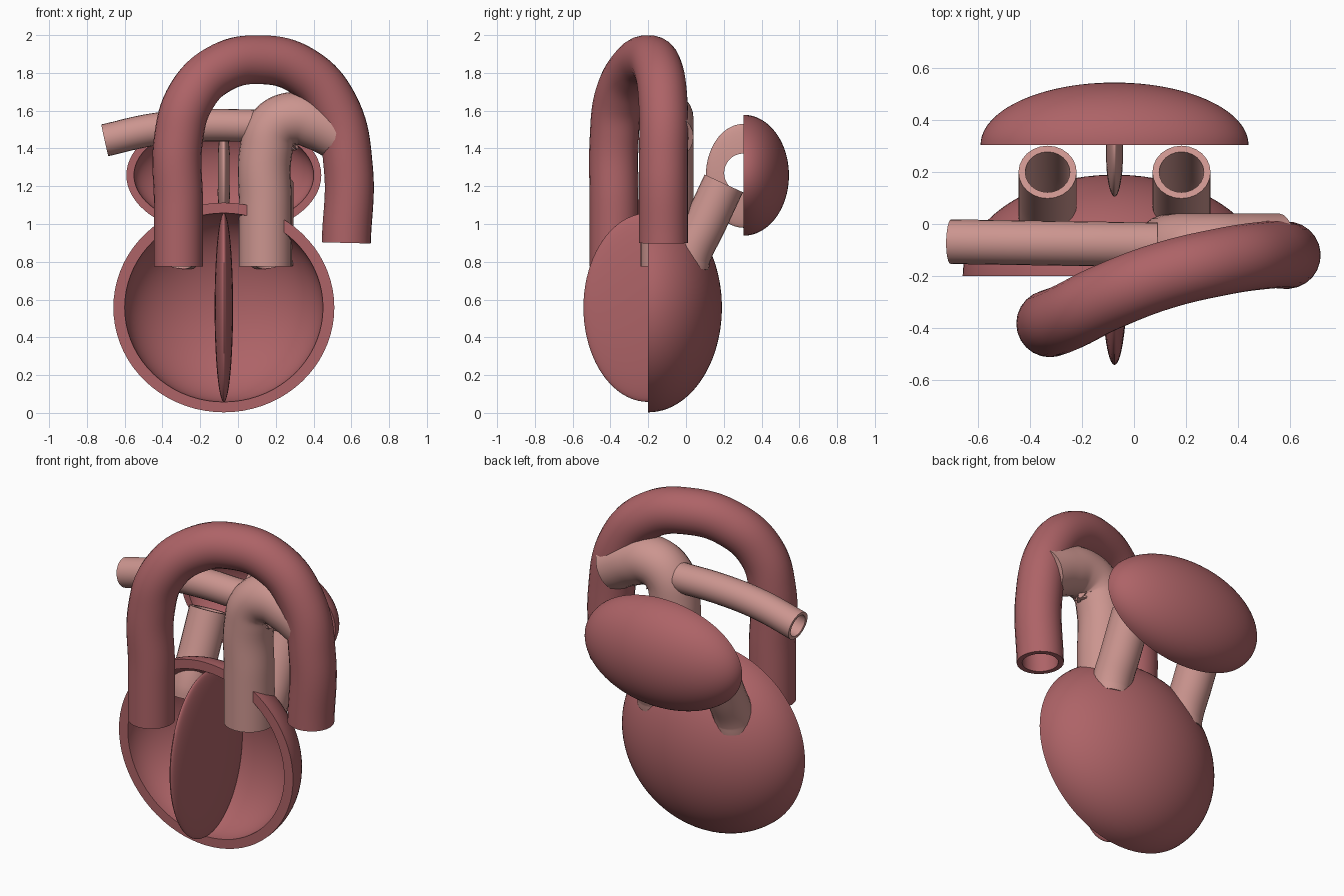
import bpy, bmesh, math
from mathutils import Vector, Matrix

if "Cube" in bpy.data.objects:
    bpy.data.objects.remove(bpy.data.objects["Cube"])


def material(name, rgb):
    m = bpy.data.materials.new(name)
    m.use_nodes = True
    m.diffuse_color = (*rgb, 1)
    m.node_tree.nodes["Principled BSDF"].inputs["Base Color"].default_value = (*rgb, 1)
    return m


red = material("muscle red", (0.42, 0.125, 0.135))
pink = material("vessel pink", (0.60, 0.30, 0.275))
MID = -0.075  # x of the plane that divides the two chambers


def add(name, data, mat=None):
    ob = bpy.data.objects.new(name, data)
    bpy.context.collection.objects.link(ob)
    if mat:
        data.materials.append(mat)
    return ob


def add_bmesh(name, bm, mat=None):
    bmesh.ops.recalc_face_normals(bm, faces=bm.faces)
    me = bpy.data.meshes.new(name)
    bm.to_mesh(me)
    bm.free()
    return add(name, me, mat)


def bake(ob):
    """Replace the object's data by its evaluated mesh."""
    deps = bpy.context.evaluated_depsgraph_get()
    me = bpy.data.meshes.new_from_object(ob.evaluated_get(deps))
    name, mat = ob.name, ob.data.materials[0]
    bpy.data.objects.remove(ob)
    me.materials.clear()
    new = add(name, me, mat)
    new.name = name
    return new


def smooth(ob):
    bpy.ops.object.select_all(action="DESELECT")
    ob.select_set(True)
    bpy.context.view_layer.objects.active = ob
    bpy.ops.object.shade_smooth_by_angle(angle=math.radians(35))


def tube(name, points, radius, wall, mat):
    """Hollow pipe swept along a smooth path."""
    cu = bpy.data.curves.new(name, "CURVE")
    cu.dimensions = "3D"
    cu.bevel_depth = radius
    cu.bevel_resolution = 10
    cu.resolution_u = 10
    sp = cu.splines.new("BEZIER")
    sp.bezier_points.add(len(points) - 1)
    for bp, p in zip(sp.bezier_points, points):
        bp.co = p
        bp.handle_left_type = bp.handle_right_type = "AUTO"
    ob = bake(add(name, cu, mat))
    bm = bmesh.new()
    bm.from_mesh(ob.data)
    bmesh.ops.recalc_face_normals(bm, faces=bm.faces)
    bm.to_mesh(ob.data)
    bm.free()
    mod = ob.modifiers.new("wall", "SOLIDIFY")
    mod.thickness = wall
    mod.offset = -1
    ob = bake(ob)
    smooth(ob)
    return ob


def bowl(name, centre, outer, inner, mat):
    """Half ellipsoid shell, open towards the front."""
    bm = bmesh.new()
    n = 24
    arc = [i * math.pi / 2 / n for i in range(n + 1)]
    rims = [[bm.verts.new((s * math.cos(a), s * math.sin(a), 0)) for a in arc]
            for s in (1, 0.5)]
    loop = rims[0][::-1] + rims[1]
    edges = [bm.edges.new(pair) for pair in zip(loop, loop[1:])]
    bmesh.ops.spin(bm, geom=loop + edges, cent=(0, 0, 0), axis=(0, 1, 0),
                   angle=math.tau, steps=72)
    bmesh.ops.remove_doubles(bm, verts=bm.verts, dist=1e-4)
    for v in bm.verts:
        size, k = (outer, 1) if v.co.length > 0.75 else (inner, 2)
        v.co = Vector(centre) + Vector([c * k * r for c, r in zip(v.co, size)])
    return add_bmesh(name, bm, mat)


def ellipsoid(name, centre, size, mat):
    bm = bmesh.new()
    bmesh.ops.create_uvsphere(
        bm, u_segments=64, v_segments=40, radius=1,
        matrix=Matrix.Translation(centre) @ Matrix.Diagonal((*size, 1)))
    return add_bmesh(name, bm, mat)


def bore(ob, start, end, radius):
    """Cut a round hole from start to end."""
    a, b = Vector(start), Vector(end)
    d = b - a
    bm = bmesh.new()
    bmesh.ops.create_cone(
        bm, cap_ends=True, segments=48, radius1=radius, radius2=radius, depth=d.length,
        matrix=Matrix.Translation((a + b) / 2) @ d.to_track_quat("Z", "Y").to_matrix().to_4x4())
    cutter = add_bmesh("bore_cutter", bm)
    cutter.hide_render = True
    mod = ob.modifiers.new("bore", "BOOLEAN")
    mod.operation = "DIFFERENCE"
    mod.solver = "EXACT"
    mod.object = cutter
    ob = bake(ob)
    bpy.data.objects.remove(cutter)
    return ob


# Lower chamber bowl, with holes where the vessels pass
lower = bowl("lower_chamber", (MID, -0.2, 0.558), (0.585, 0.39, 0.555), (0.525, 0.335, 0.5), red)
lower = bore(lower, (0.145, -0.1, 0.775), (0.145, -0.1, 1.4), 0.108)
for side in (-1, 1):
    x = MID + side * 0.258
    lower = bore(lower, (x, 0.01, 0.79), (x, 0.2, 1.215), 0.088)
smooth(lower)
smooth(ellipsoid("lower_divider", (MID, -0.2, 0.558), (0.049, 0.343, 0.5), red))

# Upper chamber dome and its pierced divider
smooth(bowl("upper_chamber", (MID, 0.305, 1.258), (0.516, 0.24, 0.32), (0.476, 0.203, 0.278), red))
divider = ellipsoid("upper_divider", (MID, 0.305, 1.255), (0.035, 0.2, 0.275), pink)
smooth(bore(divider, (MID - 0.2, 0.305, 1.27), (MID + 0.2, 0.305, 1.27), 0.103))

# Short tubes joining the two chambers
for side, label in ((-1, "right"), (1, "left")):
    x = MID + side * 0.258
    tube(label + "_valve_tube",
         [(x, 0.01, 0.775), (x, 0.02, 0.83), (x, 0.1, 1.0), (x, 0.2, 1.215)],
         0.112, 0.026, pink)

# Large arched vessel
tube("arch_vessel",
     [(-0.315, -0.38, 0.775), (-0.315, -0.38, 1.1), (-0.315, -0.38, 1.45),
      (-0.25, -0.355, 1.67), (-0.1, -0.28, 1.82), (0.11, -0.2, 1.87),
      (0.34, -0.145, 1.81), (0.51, -0.12, 1.62), (0.584, -0.12, 1.3), (0.573, -0.12, 0.9)],
     0.13, 0.03, red)

# Branching vessel: main trunk and thin side branch
tube("trunk_vessel",
     [(0.145, -0.1, 0.775), (0.145, -0.1, 1.1), (0.147, -0.1, 1.38),
      (0.19, -0.1, 1.51), (0.3, -0.1, 1.56), (0.42, -0.1, 1.53), (0.56, -0.1, 1.46)],
     0.14, 0.03, pink)
tube("side_branch",
     [(-0.705, -0.068, 1.443), (-0.45, -0.072, 1.5), (-0.2, -0.076, 1.522), (0.09, -0.08, 1.52)],
     0.086, 0.02, pink)
